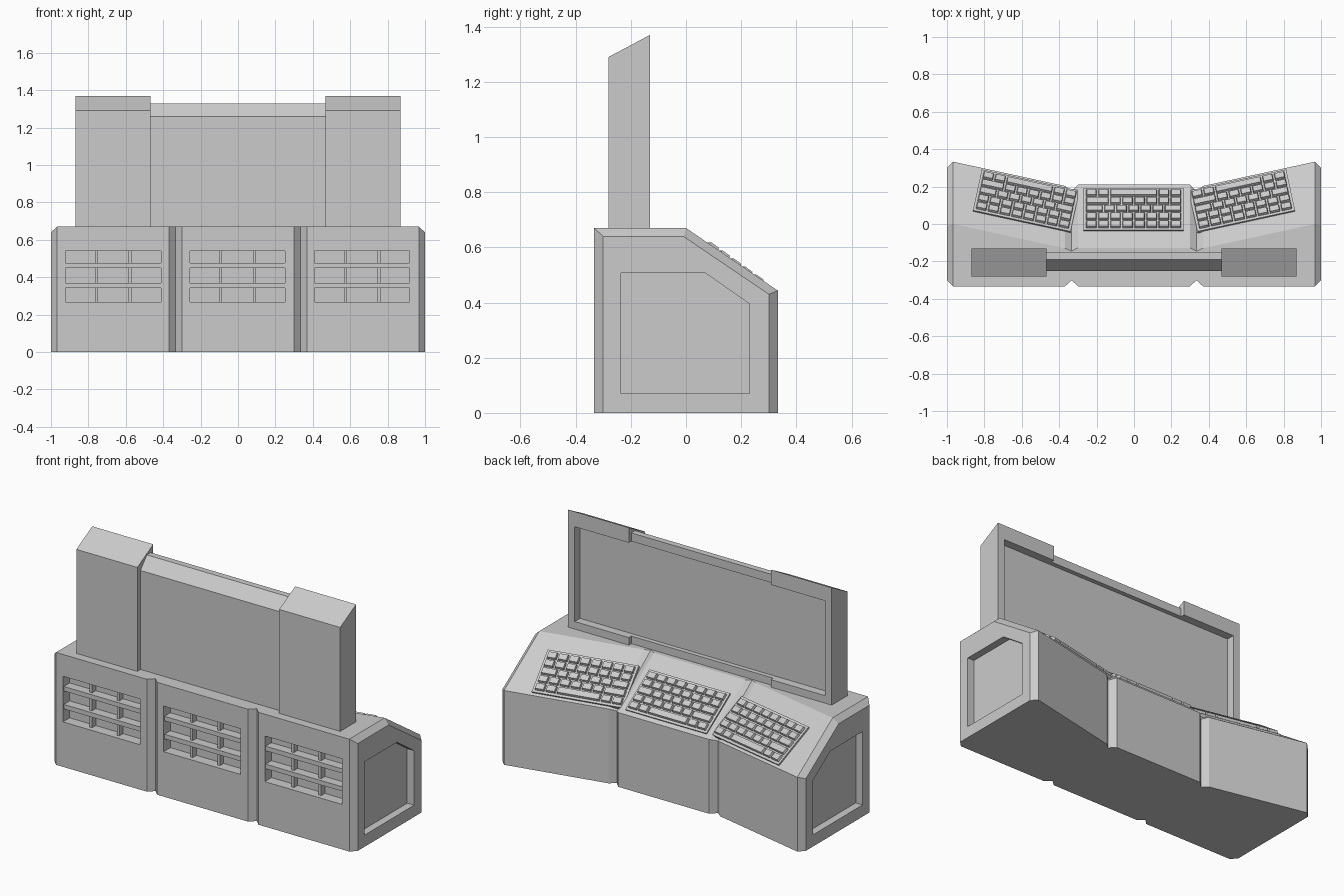
import bpy, bmesh, math
from mathutils import Vector, Matrix

if "Cube" in bpy.data.objects:
    bpy.data.objects.remove(bpy.data.objects["Cube"])


def make(name, bm):
    bmesh.ops.recalc_face_normals(bm, faces=bm.faces)
    me = bpy.data.meshes.new(name)
    bm.to_mesh(me)
    bm.free()
    ob = bpy.data.objects.new(name, me)
    bpy.context.scene.collection.objects.link(ob)
    return ob


def loft(bm, rings):
    vs = [[bm.verts.new(p) for p in r] for r in rings]
    n = len(vs[0])
    for a, b in zip(vs, vs[1:]):
        for i in range(n):
            j = (i + 1) % n
            bm.faces.new((a[i], a[j], b[j], b[i]))
    bm.faces.new(vs[0])
    bm.faces.new(vs[-1])


def prism(bm, x0, x1, pts):
    loft(bm, [[(x, y, z) for y, z in pts] for x in (x0, x1)])


def box(bm, x0, x1, y0, y1, z0, z1):
    prism(bm, x0, x1, [(y0, z0), (y0, z1), (y1, z1), (y1, z0)])


def cut(ob, cutter):
    cutter.hide_render = True
    cutter.hide_set(True)
    m = ob.modifiers.new("recess", 'BOOLEAN')
    m.operation = 'DIFFERENCE'
    m.solver = 'EXACT'
    m.object = cutter


# console body: cross-sections (x, back, ridge, front, top z, lip z)
half = [(1.0, -0.30, -0.01, 0.30, 0.64, 0.43),
        (0.967, -0.333, 0.0, 0.333, 0.67, 0.443),
        (0.368, -0.333, -0.13, 0.203, 0.67, 0.443),
        (0.334, -0.30, -0.145, 0.175, 0.67, 0.43),
        (0.30, -0.333, -0.127, 0.21, 0.67, 0.443)]
stations = half + [(-s[0],) + s[1:] for s in reversed(half)]
bm = bmesh.new()
loft(bm, [[(x, b, 0), (x, b, t), (x, r, t), (x, f, l), (x, f, 0)]
          for x, b, r, f, t, l in stations])
body = make("console_body", bm)

# recesses: three vent windows and two end panels
VENTS = (-0.667, -0.003, 0.664)
bm = bmesh.new()
for c in VENTS:
    box(bm, c - 0.254, c + 0.254, -0.40, -0.27, 0.268, 0.54)
panel = [(-0.235, 0.07), (-0.235, 0.507), (0.07, 0.507), (0.23, 0.395), (0.23, 0.07)]
for s in (-1, 1):
    prism(bm, s * 0.955, s * 1.1, panel)
cut(body, make("body_cutter", bm))

# vent slats and dividers
bm = bmesh.new()
for c in VENTS:
    for z in (0.342, 0.449):
        box(bm, c - 0.256, c + 0.256, -0.325, -0.265, z, z + 0.027)
    for x in (-0.09, 0.09):
        box(bm, c + x - 0.008, c + x + 0.008, -0.305, -0.265, 0.265, 0.543)
make("vent_slats", bm)

# display: thinner middle and two deep side columns sharing one screen recess
bm = bmesh.new()
box(bm, -0.825, 0.825, -0.18, 0.0, 0.715, 1.28)
screen_cutter = make("screen_cutter", bm)
bm = bmesh.new()
prism(bm, -0.468, 0.468, [(-0.25, 0.665), (-0.25, 1.26), (-0.19, 1.33),
                          (-0.153, 1.33), (-0.153, 0.665)])
cut(make("display_middle", bm), screen_cutter)
for side, s in (("left", -1), ("right", 1)):
    bm = bmesh.new()
    prism(bm, s * 0.468, s * 0.87, [(-0.28, 0.665), (-0.28, 1.29),
                                    (-0.13, 1.37), (-0.13, 0.665)])
    cut(make("display_column_" + side, bm), screen_cutter)

# keyboards: tray plus rows of tapered keys lying on each slope
ROWS = [[1] * 8, [1] * 8, [1.5, 1, 1, 1, 1, 1, 1.5],
        [2, 1, 1, 1, 1, 1, 1], [1, 1, 4, 1, 1]]
U, V = 0.0645, 0.0505


def keyboard(name, ridge, angle):
    ax = Vector((math.cos(angle), math.sin(angle), 0))
    n = ax.cross(Vector((0, 0.333, -0.227))).normalized()
    n = n if n.z > 0 else -n
    ay = n.cross(ax)
    o = Vector(ridge) + ay * 0.244
    bm = bmesh.new()
    box(bm, -0.267, 0.267, -0.136, 0.136, -0.01, 0.010)
    for j, row in enumerate(ROWS):
        x, y0 = -4 * U, (j - 2.5) * V
        for w in row:
            lo, hi = [[(x + g, y0 + g, z), (x + w * U - g, y0 + g, z),
                       (x + w * U - g, y0 + V - g, z), (x + g, y0 + V - g, z)]
                      for g, z in ((0.004, 0.008), (0.008, 0.024))]
            loft(bm, [lo, hi])
            x += w * U
    ob = make(name, bm)
    m = Matrix((ax, ay, n)).transposed().to_4x4()
    m.translation = o
    ob.matrix_world = m


tilt = math.atan2(0.13, 0.6)
keyboard("keyboard_middle", (-0.002, -0.127, 0.67), 0)
keyboard("keyboard_right", (0.62, -0.0753, 0.67), tilt)
keyboard("keyboard_left", (-0.62, -0.0753, 0.67), -tilt)
